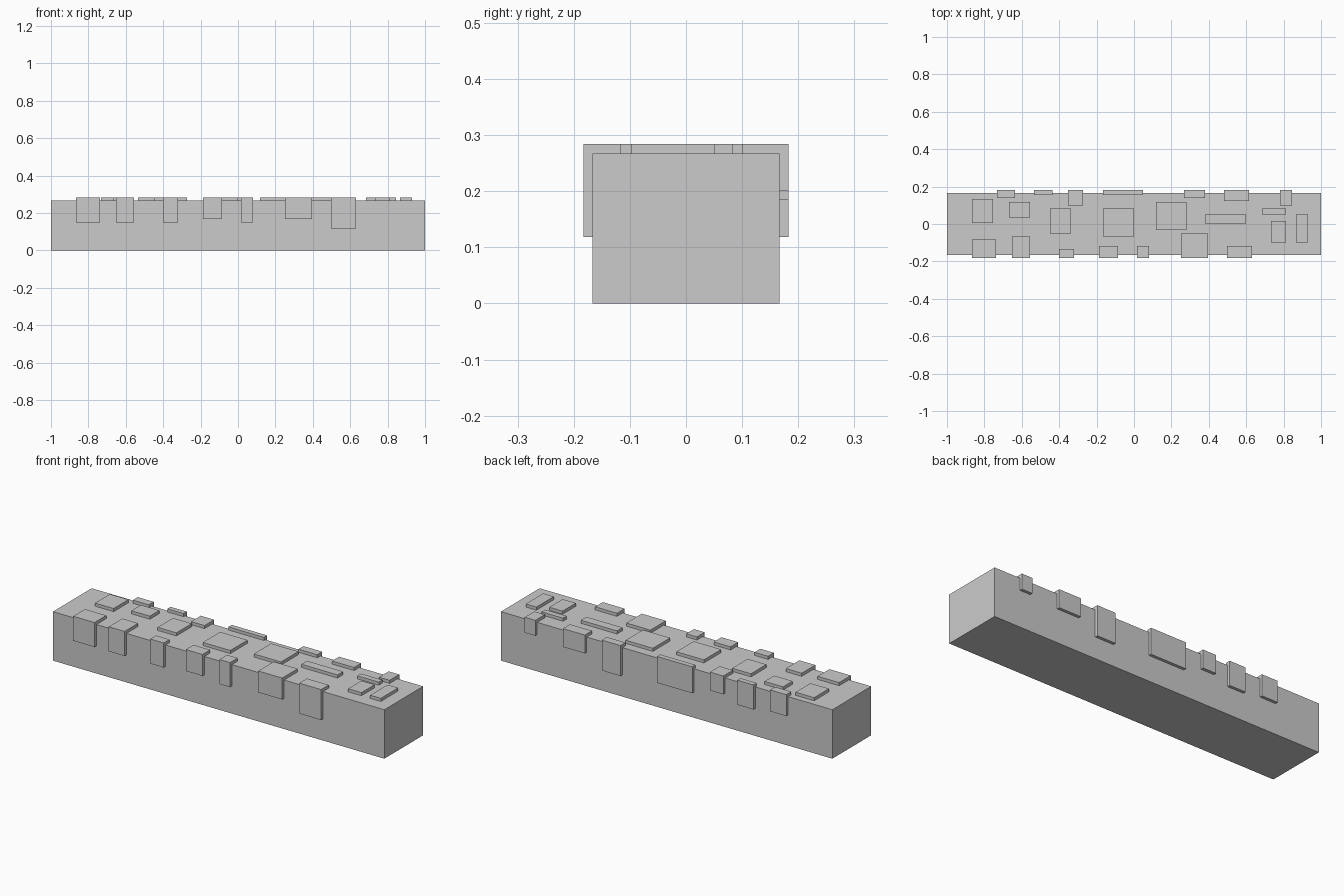
import bpy, bmesh
from mathutils import Vector

if "Cube" in bpy.data.objects:
    bpy.data.objects.remove(bpy.data.objects["Cube"])

HALF_W, TOP = 0.167, 0.267      # body half depth and height
OUT, RAISED = 0.183, 0.284      # outer limits of the raised stones


def add_box(bm, x0, x1, y0, y1, z0, z1):
    verts = bmesh.ops.create_cube(bm, size=1)["verts"]
    for v in verts:
        v.co = Vector((x1 if v.co.x > 0 else x0,
                       y1 if v.co.y > 0 else y0,
                       z1 if v.co.z > 0 else z0))


def make_object(name, bm):
    mesh = bpy.data.meshes.new(name)
    bm.to_mesh(mesh)
    bm.free()
    obj = bpy.data.objects.new(name, mesh)
    bpy.context.collection.objects.link(obj)
    return obj


# Main beam
bm = bmesh.new()
add_box(bm, -1, 1, -HALF_W, HALF_W, 0, TOP)
beam = make_object("stone_beam", bm)

# Stones wrapping the front edge: x start, x end, inner y, bottom z
front = [(-.866, -.737, -.082, .15), (-.652, -.556, -.066, .15),
         (-.402, -.32, -.133, .15), (-.187, -.086, -.117, .167),
         (.016, .08, -.117, .15), (.25, .395, -.05, .167),
         (.498, .63, -.117, .118)]
# Stones wrapping the back edge
back = [(-.733, -.636, .14, .167), (-.535, -.437, .155, .15),
        (-.353, -.272, .1, .184), (-.166, .048, .155, .14),
        (.267, .38, .14, .118), (.482, .615, .122, .184),
        (.781, .845, .1, .2)]
# Stones on the top only: x start, x end, y start, y end
top = [(-.866, -.754, .005, .133), (-.668, -.556, .035, .117),
       (-.45, -.337, -.05, .083), (-.166, 0, -.066, .083),
       (.118, .282, -.032, .117), (.38, .598, .004, .052),
       (.684, .813, .052, .083), (.733, .813, -.098, .017),
       (.866, .93, -.098, .052)]

bm = bmesh.new()
for x0, x1, y, z in front:
    add_box(bm, x0, x1, -OUT, y, z, RAISED)
for x0, x1, y, z in back:
    add_box(bm, x0, x1, y, OUT, z, RAISED)
for x0, x1, y0, y1 in top:
    add_box(bm, x0, x1, y0, y1, TOP - .03, RAISED)
stones = make_object("raised_stones", bm)

# Merge the stones into the beam so no hidden faces remain
union = beam.modifiers.new("union", "BOOLEAN")
union.operation = "UNION"
union.solver = "EXACT"
union.object = stones
depsgraph = bpy.context.evaluated_depsgraph_get()
merged = bpy.data.meshes.new_from_object(beam.evaluated_get(depsgraph))
beam.modifiers.clear()
beam.data = merged
bpy.data.objects.remove(stones)
